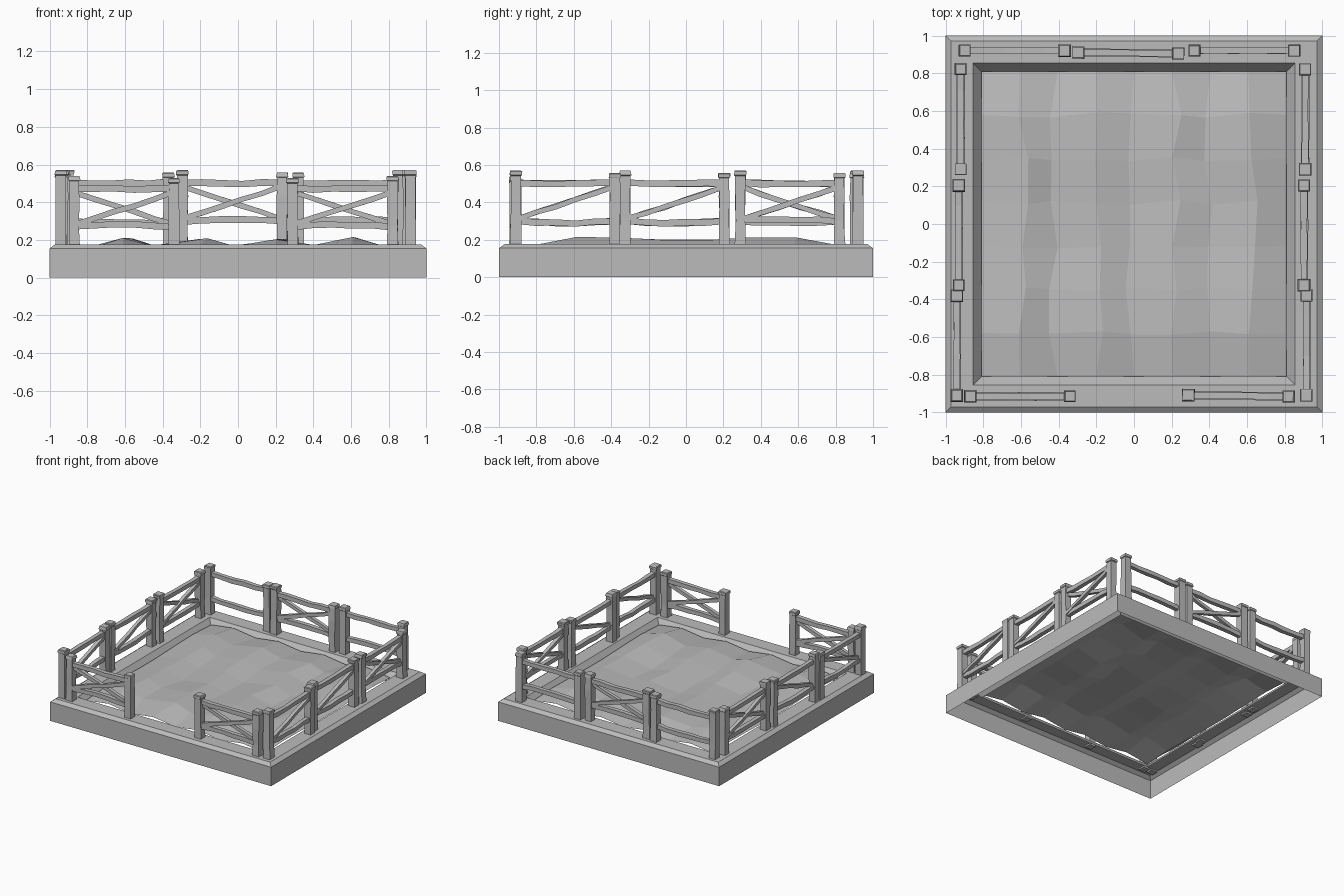
import bpy
import bmesh
import math
import random
from mathutils import Vector

random.seed(4)

cube = bpy.data.objects.get("Cube")
if cube:
    bpy.data.objects.remove(cube, do_unlink=True)

grey = bpy.data.materials.new("stone_grey")
grey.use_nodes = True
grey.diffuse_color = (0.5, 0.5, 0.5, 1)
bsdf = next(n for n in grey.node_tree.nodes if n.type == 'BSDF_PRINCIPLED')
bsdf.inputs["Base Color"].default_value = (0.5, 0.5, 0.5, 1)
bsdf.inputs["Roughness"].default_value = 0.9


def finish(bm, name):
    mesh = bpy.data.meshes.new(name)
    bm.to_mesh(mesh)
    bm.free()
    mesh.materials.append(grey)
    obj = bpy.data.objects.new(name, mesh)
    bpy.context.collection.objects.link(obj)
    return obj


def loft(bm, rings, capped):
    """Skin a stack of four-point rings."""
    rows = [[bm.verts.new(p) for p in ring] for ring in rings]
    for low, high in zip(rows, rows[1:]):
        for i in range(4):
            j = (i + 1) % 4
            bm.faces.new((low[i], low[j], high[j], high[i]))
    if capped:
        bm.faces.new(rows[0][::-1])
        bm.faces.new(rows[-1])


def square(r, z):
    return [(-r, -r, z), (r, -r, z), (r, r, z), (-r, r, z)]


CORNERS = ((-1, -1), (1, -1), (1, 1), (-1, 1))


def beam(bm, stations, normal, wobble):
    """Rough timber through (point, half width) stations."""
    axis = (stations[-1][0] - stations[0][0]).normalized()
    side = axis.cross(normal)
    rings = []
    for p, r in stations:
        p = p + side * random.uniform(-wobble, wobble)
        r *= random.uniform(0.92, 1.08)
        rings.append([p + normal * (u * r) + side * (v * r) for u, v in CORNERS])
    loft(bm, rings, True)


def rail(bm, a, b, r, normal, bow):
    stations = []
    for i in range(6):
        t = i / 5
        p = a.lerp(b, t) - Vector((0, 0, bow * math.sin(math.pi * t)))
        stations.append((p, r))
    beam(bm, stations, normal, 0.004)


# Hollow plinth: outer wall, bevel, ledge and inner slope
bm = bmesh.new()
profile = [(1, 0), (1, 0.155), (0.97, 0.177), (0.855, 0.177), (0.81, 0.12)]
loft(bm, [square(r, z) for r, z in profile], False)
finish(bm, "plinth")

# Ploughed ground with furrows running front to back
bm = bmesh.new()
bmesh.ops.create_grid(bm, x_segments=8, y_segments=7, size=0.81)
for v in bm.verts:
    x, y = v.co.x, v.co.y
    ridge = round(x / 0.2025) % 2
    swell = 0.007 * math.cos(2 * math.pi * y / 1.1 + math.pi)
    if abs(y) > 0.8:
        v.co.z = 0.172 if ridge else 0.145
    elif abs(x) > 0.8:
        v.co.z = 0.15 + swell
    else:
        height = 0.206 if abs(x) > 0.5 else 0.199
        v.co.z = (height if ridge else 0.163) + swell + random.uniform(-0.004, 0.004)
        v.co.x += random.uniform(-0.03, 0.03) + (0.02 if ridge else -0.02)
        v.co.y += random.uniform(-0.015, 0.015)
finish(bm, "ploughed_ground")


def fence(name, start, end, braces, drop=0.0):
    """Two capped posts, two rails and up to two diagonal braces."""
    bm = bmesh.new()
    a, b = Vector((*start, -drop)), Vector((*end, -drop))
    normal = (b - a).normalized().cross(Vector((0, 0, 1)))

    def up(p, z):
        return p + Vector((0, 0, z))

    for p, top in ((a, 0.57), (b, 0.558)):
        stations = [(up(p, z), r) for z, r in (
            (0.165 + drop, 0.029), (0.3, 0.027), (0.43, 0.028), (top - 0.028, 0.027),
            (top - 0.024, 0.031), (top - 0.005, 0.031), (top, 0.027))]
        beam(bm, stations, normal, 0.002)
    for z, bow in ((0.505, 0.006), (0.3, random.choice((-0.01, 0.01)))):
        rail(bm, up(a, z), up(b, z), 0.017, normal, bow)
    ends = [(0.31, 0.485), (0.485, 0.31)]
    for i, (z0, z1) in enumerate(ends[:braces]):
        shift = normal * (0.008 - 0.016 * i)
        rail(bm, up(a, z0) + shift, up(b, z1) + shift, 0.014, normal, 0.003)
    bmesh.ops.recalc_face_normals(bm, faces=bm.faces)
    finish(bm, name)


# Back run
fence("back_fence_right", (-0.90, 0.92), (-0.37, 0.92), 0)
fence("back_fence_middle", (-0.295, 0.91), (0.235, 0.905), 2)
fence("back_fence_left", (0.85, 0.92), (0.32, 0.92), 0)

# Side runs
for side, xs in (("right", (-0.94, -0.93, -0.92)), ("left", (0.915, 0.902, 0.908))):
    for part, x, y, braces in zip(("front", "middle", "rear"), xs,
                                  (-0.91, -0.325, 0.29), (1, 1, 2)):
        fence(f"{side}_fence_{part}", (x, y), (x, y + 0.53), braces)

# Front run, leaving a gateway
fence("front_fence_right", (-0.87, -0.915), (-0.34, -0.915), 2, 0.03)
fence("front_fence_left", (0.82, -0.915), (0.29, -0.908), 2, 0.03)
